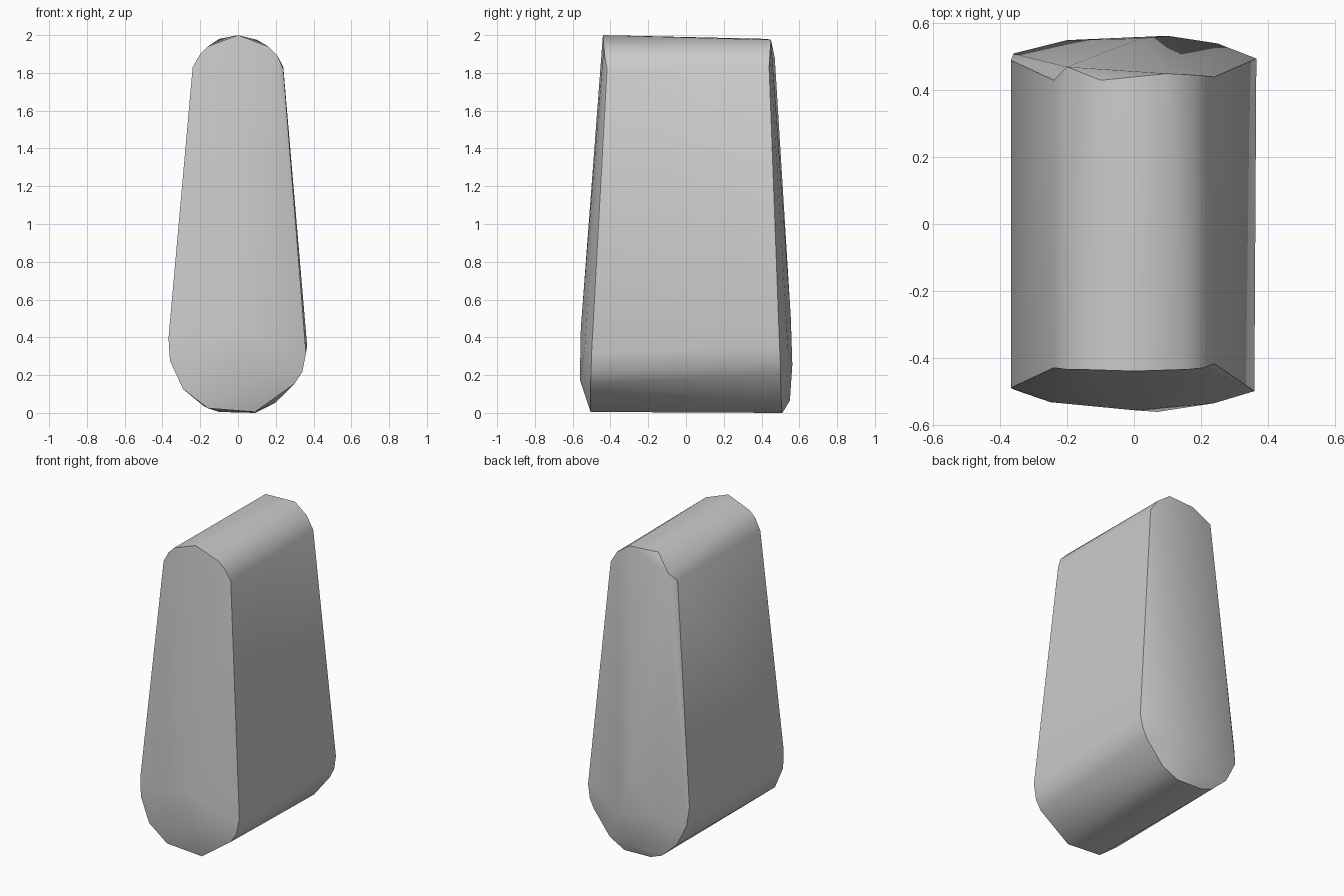
import bpy, bmesh, math
from mathutils import Vector

cube = bpy.data.objects.get("Cube")
if cube:
    bpy.data.objects.remove(cube, do_unlink=True)

# Plain grey stone
stone = bpy.data.materials.new("grey_stone")
stone.use_nodes = True
grey = (0.6, 0.6, 0.6, 1)
stone.diffuse_color = grey
stone.node_tree.nodes["Principled BSDF"].inputs["Base Color"].default_value = grey

# Rim of the front end
front_rim = [
    (-.24, -.43, 1.83), (-.2, -.435, 1.9), (-.16, -.435, 1.94), (0, -.44, 2),
    (.16, -.435, 1.94), (.21, -.43, 1.89), (.24, -.418, 1.82),
    (.36, -.5, .32), (.34, -.503, .22), (.3, -.505, .16), (.09, -.505, .01),
    (-.16, -.51, .03), (-.29, -.51, .13), (-.36, -.495, .28), (-.368, -.49, .4)]

# Rim of the back end, chipped at one top corner
back_rim = [
    (-.24, .43, 1.83), (-.2, .47, 1.88), (-.1, .43, 1.98), (.1, .45, 1.975),
    (.19, .445, 1.91), (.24, .44, 1.83),
    (.366, .495, .36), (.35, .5, .27), (.32, .5, .21), (.2, .505, .06),
    (.09, .51, .005), (-.1, .51, .01), (-.18, .51, .04), (-.29, .51, .14),
    (-.36, .51, .28), (-.368, .49, .4)]

# Low swelling of both ends
swelling = [
    (.07, -.562, .18), (0, -.557, .45), (.24, -.536, .35), (-.25, -.533, .35),
    (.1, .563, .26), (0, .55, .07), (.02, .555, .5), (.25, .54, .35), (-.2, .55, .3)]

bm = bmesh.new()
for point in front_rim + back_rim + swelling:
    bm.verts.new(Vector(point))
hull = bmesh.ops.convex_hull(bm, input=bm.verts)
inside = [v for v in bm.verts if not v.link_faces]
bmesh.ops.delete(bm, geom=inside, context="VERTS")
bmesh.ops.recalc_face_normals(bm, faces=bm.faces)

# Rest the stone on the ground
lowest = min(v.co.z for v in bm.verts)
for v in bm.verts:
    if v.co.z < 0.5:
        v.co.z -= lowest

mesh = bpy.data.meshes.new("standing_stone")
bm.to_mesh(mesh)
bm.free()
mesh.materials.append(stone)
obj = bpy.data.objects.new("standing_stone", mesh)
bpy.context.collection.objects.link(obj)

bpy.ops.object.select_all(action="DESELECT")
obj.select_set(True)
bpy.context.view_layer.objects.active = obj
bpy.ops.object.shade_smooth_by_angle(angle=math.radians(35))
